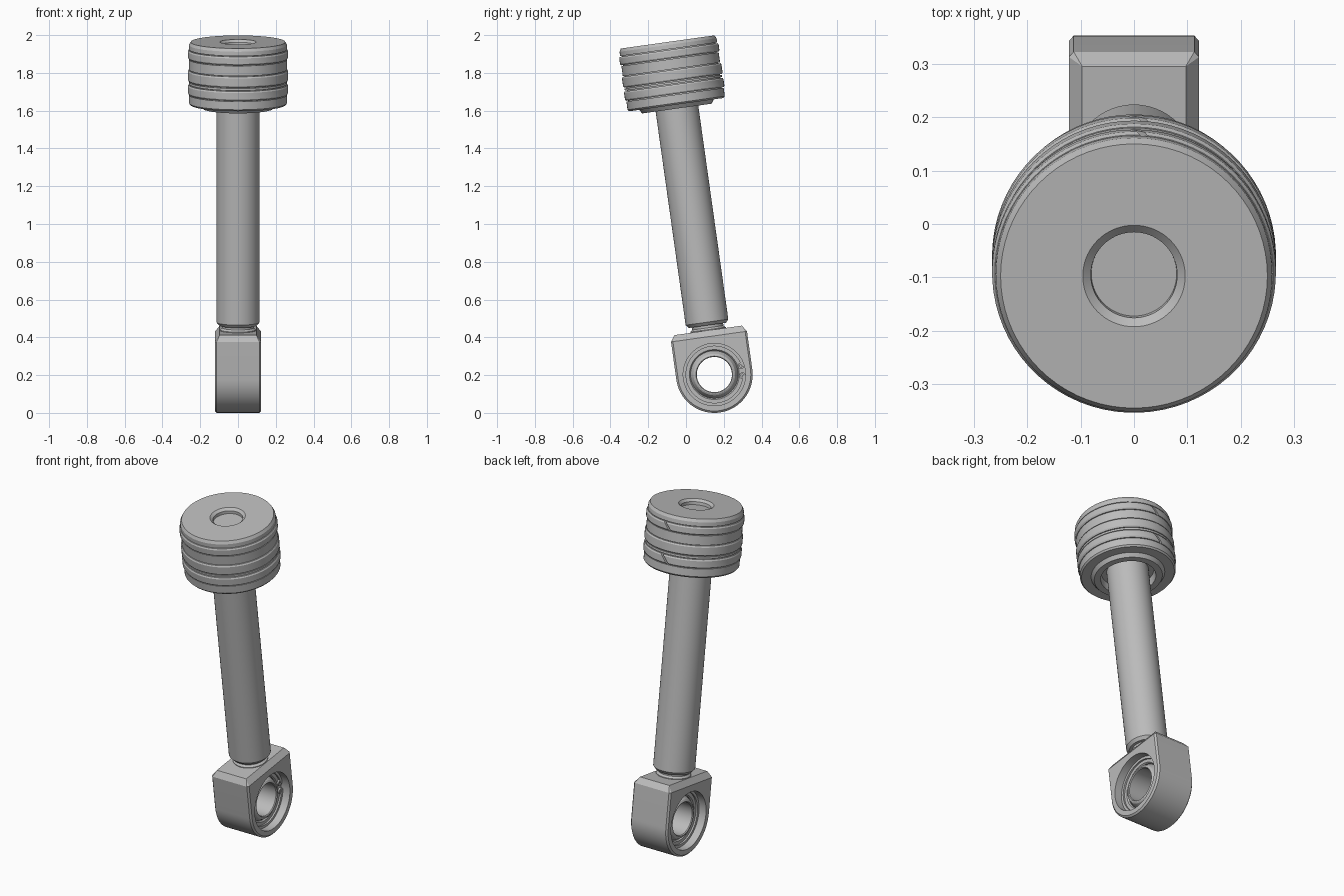
import bpy, bmesh, math
from mathutils import Matrix, Vector

if "Cube" in bpy.data.objects:
    bpy.data.objects.remove(bpy.data.objects["Cube"])

# whole assembly leans toward the front, pivoting on the eye centre
LEAN = Matrix.Translation((0, 0.15, 0.203)) @ Matrix.Rotation(math.radians(8), 4, 'X')
SIDEWAYS = Matrix.Rotation(math.radians(90), 4, 'Y')
steel = bpy.data.materials.new("grey steel")
steel.diffuse_color = (0.5, 0.5, 0.5, 1)
steel.use_nodes = True
steel.node_tree.nodes["Principled BSDF"].inputs["Base Color"].default_value = steel.diffuse_color


def finish(name, bm, local=Matrix()):
    bmesh.ops.recalc_face_normals(bm, faces=bm.faces)
    mesh = bpy.data.meshes.new(name)
    bm.to_mesh(mesh)
    bm.free()
    mesh.materials.append(steel)
    ob = bpy.data.objects.new(name, mesh)
    bpy.context.collection.objects.link(ob)
    ob.matrix_world = LEAN @ local
    smooth(ob)
    return ob


def smooth(ob):
    bpy.ops.object.select_all(action='DESELECT')
    ob.select_set(True)
    bpy.context.view_layer.objects.active = ob
    bpy.ops.object.shade_smooth_by_angle(angle=math.radians(25))


def revolve(name, profile, local=Matrix(), closed=False, gap=0.0, slant=0.0, segs=72):
    """Spin (radius, height) points round z; gap leaves a slanted split at +y."""
    bm = bmesh.new()
    mid = sum(h for r, h in profile) / len(profile)
    count = segs + 1 if gap else segs
    rows = []
    for i in range(count):
        a = math.pi / 2 + gap / 2 + (2 * math.pi - gap) * i / segs
        row = []
        for r, h in profile:
            t = a + slant * (h - mid)
            row.append(bm.verts.new((r * math.cos(t), r * math.sin(t), h)))
        rows.append(row)
    n = len(profile)
    for i in range(segs):
        p, q = rows[i], rows[(i + 1) % count]
        for j in range(n if closed else n - 1):
            k = (j + 1) % n
            bm.faces.new((p[j], q[j], q[k], p[k]))
    if gap:
        bm.faces.new(rows[0])
        bm.faces.new(rows[-1])
    bmesh.ops.remove_doubles(bm, verts=bm.verts, dist=1e-5)
    return finish(name, bm, local)


# eye block: round below, square above, with chamfered rims
bm = bmesh.new()
R = 0.203
for s in (-1, 1):
    for x, r in ((0.122, R - 0.01), (0.113, R)):
        for i in range(41):
            a = math.pi + math.pi * i / 40
            bm.verts.new((s * x, r * math.cos(a), r * math.sin(a)))
        for w in (-r, r):
            bm.verts.new((s * x, w, 0.203))
    for w in (-1, 1):
        bm.verts.new((s * 0.097, w * 0.18, 0.236))
hull = bmesh.ops.convex_hull(bm, input=bm.verts)
bmesh.ops.dissolve_limit(bm, angle_limit=0.005, verts=bm.verts, edges=bm.edges)
eye = finish("eye_block", bm)

# bore through the eye
cutter = revolve("bore_cutter", [(0, -0.3), (0.165, -0.3), (0.165, 0.3), (0, 0.3)], SIDEWAYS)
mod = eye.modifiers.new("bore", 'BOOLEAN')
mod.operation = 'DIFFERENCE'
mod.object = cutter
bpy.context.view_layer.objects.active = eye
bpy.ops.object.modifier_apply(modifier="bore")
bpy.data.objects.remove(cutter)
smooth(eye)

# spherical bearing: outer race and barrel-shaped inner ring
revolve("bearing_outer_race",
        [(0.166, -0.065), (0.132, -0.065), (0.126, -0.058), (0.126, 0.058), (0.132, 0.065), (0.166, 0.065)],
        SIDEWAYS, closed=True)
ball = [(math.sqrt(0.136 ** 2 - h * h), h) for h in (-0.08, -0.06, -0.04, -0.02, 0, 0.02, 0.04, 0.06, 0.08)]
revolve("bearing_inner_ring",
        ball + [(0.102, 0.085), (0.097, 0.085), (0.093, 0.08), (0.093, -0.08), (0.097, -0.085), (0.102, -0.085)],
        SIDEWAYS, closed=True)

# retaining clips on both sides, with two eyelets each
for s, side in ((-1, "left"), (1, "right")):
    a, b = s * 0.066, s * 0.076
    revolve("clip_" + side, [(0.166, a), (0.15, a), (0.15, b), (0.166, b)], SIDEWAYS,
            closed=True, gap=0.3)
    for z in (-0.026, 0.026):
        revolve("clip_eyelet_" + side, [(0.017, a), (0.008, a), (0.008, b), (0.017, b)],
                Matrix.Translation((0, 0.146, z)) @ SIDEWAYS, closed=True, segs=20)

# rod with narrow neck and chamfered shoulder
revolve("rod", [(0, 0.225), (0.095, 0.225), (0.095, 0.24), (0.084, 0.25), (0.084, 0.263), (0.1, 0.263),
                (0.114, 0.28), (0.114, 1.48), (0, 1.48)])

# piston head: top dimple, ring grooves, stepped underside
BANDS = ((1.69, 1.735), (1.57, 1.628), (1.5, 1.55))
head = [(0, 1.748), (0.08, 1.748), (0.081, 1.765), (0.096, 1.778), (0.25, 1.778), (0.259, 1.762)]
for lo, hi in BANDS:
    head += [(0.26, hi + 0.004), (0.25, hi + 0.004), (0.25, lo - 0.004), (0.26, lo - 0.004)]
head += [(0.26, 1.452), (0.252, 1.443), (0.2, 1.443), (0.185, 1.422), (0.15, 1.422), (0.143, 1.465), (0, 1.465)]
revolve("piston_head", head)

# piston rings, the outer two split by a slanted gap at the back
for (lo, hi), split in zip(BANDS, (True, False, True)):
    revolve("piston_ring", [(0.245, lo), (0.261, lo), (0.266, lo + 0.008), (0.266, hi - 0.008),
                            (0.261, hi), (0.245, hi)], closed=True,
            gap=0.05 if split else 0.0, slant=-3.2 if split else 0.0)
